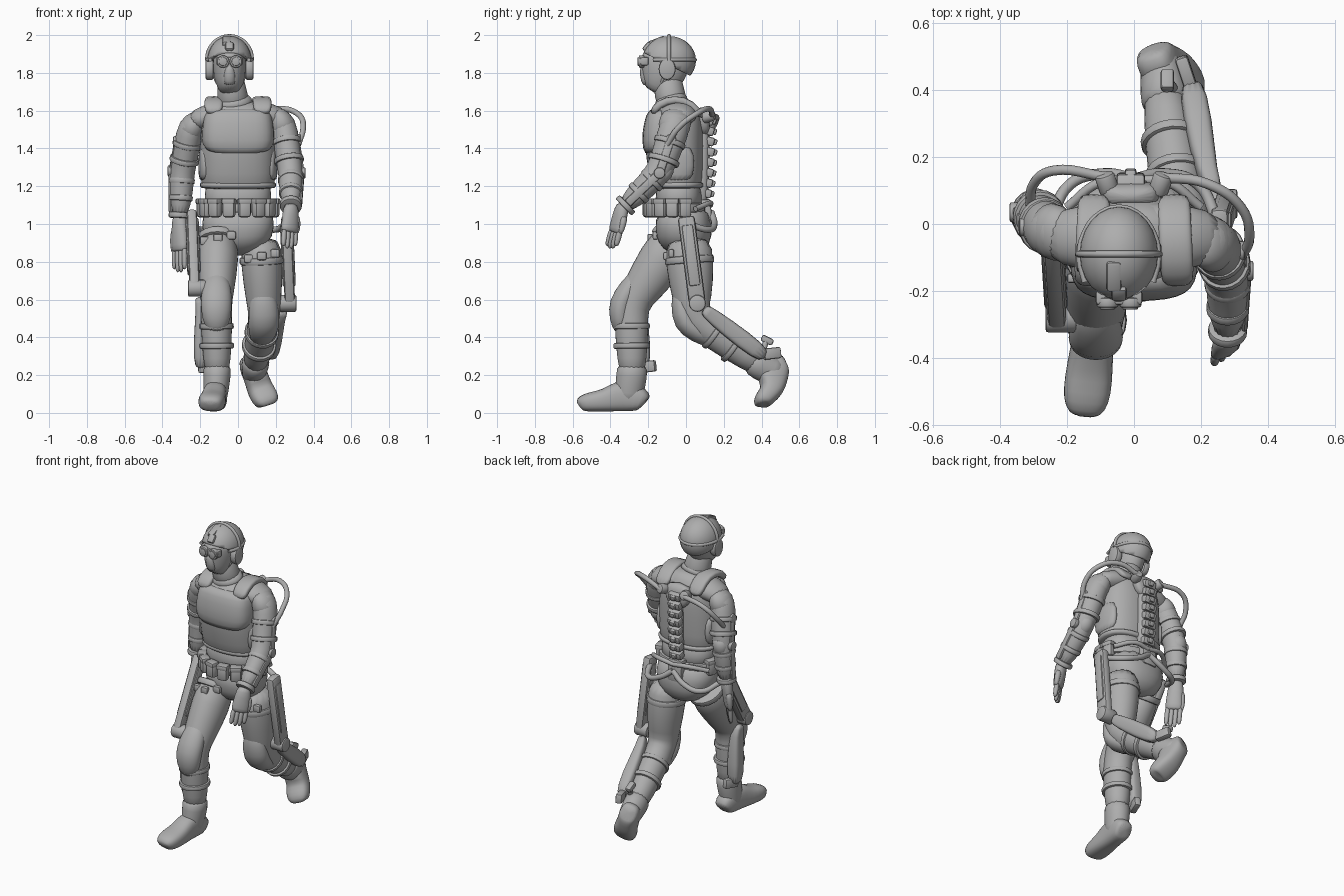
import bpy
import bmesh
from math import sin, cos, pi, radians, copysign
from mathutils import Vector, Matrix

if "Cube" in bpy.data.objects:
    bpy.data.objects.remove(bpy.data.objects["Cube"])

grey = bpy.data.materials.new("plain_grey")
grey.use_nodes = True
grey.diffuse_color = (.42, .42, .42, 1)
grey.node_tree.nodes["Principled BSDF"].inputs["Base Color"].default_value = grey.diffuse_color


def finish(name, bm, smooth_angle=180, levels=0):
    bmesh.ops.recalc_face_normals(bm, faces=bm.faces)
    mesh = bpy.data.meshes.new(name)
    bm.to_mesh(mesh)
    bm.free()
    mesh.materials.append(grey)
    part = bpy.data.objects.new(name, mesh)
    bpy.context.collection.objects.link(part)
    bpy.ops.object.select_all(action='DESELECT')
    part.select_set(True)
    bpy.context.view_layer.objects.active = part
    bpy.ops.object.shade_smooth_by_angle(angle=radians(smooth_angle))
    if levels:
        part.modifiers.new("rounding", 'SUBSURF').levels = levels
        part.modifiers["rounding"].render_levels = levels
    return part


def frame(direction, side=None):
    """Side, up and forward axes for a part running along a direction."""
    forward = Vector(direction).normalized()
    side = Vector(side or ((0, 1, 0) if abs(forward.x) > .9 else (1, 0, 0)))
    side = (side - forward * side.dot(forward)).normalized()
    return side, forward.cross(side), forward


def loft(name, rings, side=None, square=1.0, count=16):
    """Smooth skin over oval rings, each given as (centre, half width, half depth)."""
    bm = bmesh.new()
    loops = []
    for i, (centre, width, depth) in enumerate(rings):
        before, after = rings[max(i - 1, 0)][0], rings[min(i + 1, len(rings) - 1)][0]
        right, up, _ = frame(Vector(after) - Vector(before), side)
        loop = []
        for k in range(count):
            c, s = cos(k * 2 * pi / count), sin(k * 2 * pi / count)
            c, s = copysign(abs(c) ** square, c), copysign(abs(s) ** square, s)
            loop.append(bm.verts.new(Vector(centre) + right * width * c + up * depth * s))
        loops.append(loop)
    for low, high in zip(loops, loops[1:]):
        for k in range(count):
            n = (k + 1) % count
            bm.faces.new((low[k], low[n], high[n], high[k]))
    bm.faces.new(loops[0])
    bm.faces.new(loops[-1])
    return finish(name, bm, levels=1)


def solid(name, start, end, width, depth, turned=False, side=None, bevel=.01):
    """Bevelled bar, or turned cylinder, running from start to end."""
    start, end = Vector(start), Vector(end)
    bm = bmesh.new()
    if turned:
        bmesh.ops.create_cone(bm, cap_ends=True, segments=20, radius1=.5, radius2=.5, depth=1)
    else:
        bmesh.ops.create_cube(bm, size=1)
    length = (end - start).length
    bmesh.ops.scale(bm, vec=(width, depth, length), verts=bm.verts)
    edges = [e for e in bm.edges if not turned or e.calc_face_angle(0) > 1]
    bmesh.ops.bevel(bm, geom=edges, offset=min(bevel, length / 4), segments=2, affect='EDGES', profile=.5)
    turn = Matrix(frame(end - start, side)).transposed().to_4x4()
    bm.transform(Matrix.Translation((start + end) / 2) @ turn)
    return finish(name, bm, 40)


def cable(name, points, radius=.013):
    curve = bpy.data.curves.new(name, 'CURVE')
    curve.dimensions = '3D'
    curve.bevel_depth, curve.use_fill_caps, curve.resolution_u = radius, True, 6
    spline = curve.splines.new('BEZIER')
    spline.bezier_points.add(len(points) - 1)
    for knot, point in zip(spline.bezier_points, points):
        knot.co = point
        knot.handle_left_type = knot.handle_right_type = 'AUTO'
    curve.materials.append(grey)
    part = bpy.data.objects.new(name, curve)
    bpy.context.collection.objects.link(part)
    bpy.ops.object.select_all(action='DESELECT')
    part.select_set(True)
    bpy.context.view_layer.objects.active = part
    bpy.ops.object.convert(target='MESH')


def strap(name, start, end, along, width, depth, height=.04):
    middle = start.lerp(end, along)
    half = (end - start).normalized() * height / 2
    solid(name, middle - half, middle + half, width, depth, turned=True)


def trunk(name, levels_up, square=.85):
    loft(name, [((0, y, z), w, d) for y, z, w, d in levels_up], square=square)


# Trunk: hips, waist, armoured vest, chest plate and sloping shoulders
trunk("trouser_hips", [(-.02, .83, .06, .07), (-.01, .89, .17, .145), (-.01, .98, .2, .155), (-.03, 1.1, .19, .14)])
trunk("waist_shirt", [(-.03, 1.05, .18, .13), (-.04, 1.14, .18, .125), (-.04, 1.25, .18, .12)])
trunk("vest", [(-.045, 1.18, .185, .12), (-.045, 1.2, .2, .135), (-.06, 1.35, .205, .155),
               (-.065, 1.47, .205, .16), (-.055, 1.57, .19, .145), (-.05, 1.63, .14, .11), (-.055, 1.66, .08, .07)])
trunk("chest_plate", [(-.1, 1.4, .17, .12), (-.11, 1.42, .195, .125), (-.115, 1.48, .195, .12),
                      (-.105, 1.57, .185, .11), (-.1, 1.61, .165, .085)], .65)
loft("shoulder_yoke", [((x, -.04, z), tall, deep) for x, z, tall, deep in
                       [(-.26, 1.53, .05, .07), (-.17, 1.57, .07, .1), (0, 1.6, .07, .11),
                        (.17, 1.58, .07, .1), (.26, 1.54, .05, .07)]], side=(0, 0, 1))
for side in (-1, 1):
    loft("shoulder_strap", [((side * .13, -.18, 1.58), .045, .018), ((side * .13, -.15, 1.635), .05, .024),
                            ((side * .125, -.06, 1.665), .05, .022), ((side * .12, .03, 1.64), .05, .022),
                            ((side * .12, .09, 1.56), .05, .018)], square=.6)
    loft("vest_side_panel", [((side * .175, -.05, z), .035, d) for z, d in ((1.22, .08), (1.3, .1), (1.43, .09))])
trunk("vest_hem", [(-.045, z, w, w - .065) for z, w in ((1.185, .195), (1.195, .205), (1.215, .207), (1.225, .2))])

# Belt and pouches
solid("belt", (0, -.045, 1.06), (0, -.045, 1.11), .41, .3, turned=True)
for degrees in range(-200, 40, 24):
    out = Vector((cos(radians(degrees)), sin(radians(degrees)), 0))
    spot = Vector((out.x * .195, out.y * .155 - .05, 1.035))
    solid("belt_pouch", spot, spot + Vector((0, 0, .09)), .066, .05, side=(-out.y, out.x, 0), bevel=.016)
    solid("pouch_flap", spot + Vector((0, 0, .07)), spot + Vector((0, 0, .1)), .07, .056, side=(-out.y, out.x, 0))

# Head, helmet, goggles and headset
mid = -.045
loft("neck", [((-.02, -.06, 1.6), .1, .09), ((-.03, -.09, 1.69), .078, .08), ((mid, -.1, 1.8), .075, .08)])
loft("scarf", [((-.02, -.07, 1.62), .115, .095), ((-.025, -.08, 1.65), .1, .09), ((-.03, -.09, 1.685), .08, .08)])
loft("masked_face", [((mid, y, z), w, d) for y, z, w, d in
                     [(-.17, 1.695, .04, .05), (-.155, 1.725, .066, .086), (-.125, 1.78, .086, .12),
                      (-.11, 1.85, .092, .135), (-.1, 1.92, .085, .125)]])
loft("mask_ridge", [((mid, -.2, 1.73), .035, .03), ((mid, -.222, 1.79), .032, .026), ((mid, -.22, 1.85), .02, .02)])
shell = bmesh.new()
bmesh.ops.create_uvsphere(shell, u_segments=24, v_segments=16, radius=1)
shell.transform(Matrix.Translation((mid, -.09, 1.865)) @ Matrix.Diagonal((.118, .143, .13, 1)))
bmesh.ops.bisect_plane(shell, geom=shell.verts[:] + shell.edges[:] + shell.faces[:], clear_inner=True,
                       plane_co=(mid, -.09, 1.84), plane_no=(0, .5, 1))
helmet = finish("helmet", shell)
helmet.modifiers.new("thickness", 'SOLIDIFY').thickness = .02
cable("helmet_band", [(mid + .121 * cos(a * pi / 8), -.09, 1.865 + .13 * sin(a * pi / 8)) for a in range(9)], .01)
cable("goggle_strap", [(mid + .117 * cos(a * pi / 6), -.1 + .148 * sin(a * pi / 6), 1.87) for a in range(-1, 8)], .01)
solid("helmet_mount", (-.06, -.2, 1.95), (-.06, -.11, 1.985), .045, .03)
solid("mount_plate", (mid, -.225, 1.92), (mid, -.19, 1.96), .045, .025)
solid("goggle_body", (mid - .07, -.22, 1.862), (mid + .07, -.22, 1.862), .045, .045)
for side in (-1, 1):
    eye = Vector((mid + side * .034, -.22, 1.86))
    solid("goggle_lens_ring", eye, eye + Vector((0, -.03, 0)), .066, .066, turned=True)
    solid("goggle_lens", eye, eye + Vector((0, -.036, 0)), .046, .046, turned=True, bevel=.004)
    ear = Vector((mid + side * .085, -.1, 1.82))
    solid("ear_cup", ear, ear + Vector((side * .042, 0, 0)), .09, .115, turned=True, bevel=.016)
    cable("chin_strap", [ear, (mid + side * .068, -.13, 1.75), (mid, -.15, 1.7)], .007)


# Arms
def arm(label, shoulder, elbow, wrist, tip, spread, out):
    shoulder, elbow, wrist, tip, spread = map(Vector, (shoulder, elbow, wrist, tip, spread))
    away = Vector((out, 0, 0))
    loft(label + "_sleeve", [(shoulder - away * .05 + Vector((0, 0, .05)), .05, .06), (shoulder, .074, .085),
                             (shoulder.lerp(elbow, .45), .072, .08), (elbow, .066, .07),
                             (elbow.lerp(wrist, .4), .066, .068), (wrist, .043, .046)])
    loft(label + "_shoulder_cap", [(shoulder + Vector((-out * .06, 0, .06)), .035, .06),
                                   (shoulder + Vector((-out * .015, 0, .02)), .07, .092),
                                   (shoulder.lerp(elbow, .3), .078, .085)])
    for along in (.4, .75):
        strap(label + "_arm_strap", shoulder, elbow, along, .158, .17, .03)
    for along in (.2, .55, .9):
        strap(label + "_forearm_strap", elbow, wrist, along, .144 - along * .03, .15 - along * .03, .03)
    back = Vector((0, .025, 0))
    loft(label + "_elbow_pad", [(shoulder.lerp(elbow, .8) + back, .04, .045), (elbow + back, .058, .055),
                                (elbow.lerp(wrist, .25) + back, .04, .04)])
    rail = away * .062
    solid(label + "_arm_rail", shoulder.lerp(elbow, .3) + rail, elbow + rail, .02, .045)
    solid(label + "_forearm_rail", elbow + rail, elbow.lerp(wrist, .85) + rail * .8, .02, .045)
    for joint in (shoulder.lerp(elbow, .35), elbow):
        solid(label + "_arm_joint", joint + rail * .8, joint + rail * 1.25, .06, .06, turned=True)
    knuckles = wrist.lerp(tip, .5)
    loft(label + "_palm", [(wrist.lerp(tip, -.15), .038, .036), (wrist.lerp(tip, .15), .05, .035),
                           (knuckles, .055, .03), (wrist.lerp(tip, .58), .05, .022)], side=spread)
    for finger in (-1.5, -.5, .5, 1.5):
        root = wrist.lerp(tip, .45) + spread * finger * .025
        end = tip + spread * finger * .026 - (tip - wrist) * abs(finger) * .06
        loft(label + "_finger", [(root, .016, .018), (root.lerp(end, .6), .016, .018), (end, .012, .013)], count=8)
    thumb = wrist.lerp(tip, .15) - spread * .035
    loft(label + "_thumb", [(thumb, .024, .024), (thumb.lerp(tip, .3) - spread * .025, .019, .019),
                            (thumb.lerp(tip, .55) - spread * .03, .012, .013)], count=8)


arm("left", (.24, -.05, 1.54), (.28, -.14, 1.27), (.28, -.34, 1.08), (.27, -.4, .86), (-.8, -.6, 0), 1)
arm("right", (-.25, -.03, 1.52), (-.295, .035, 1.28), (-.31, .02, 1.02), (-.31, -.02, .73), (.7, -.7, 0), -1)


# Legs and boots
def leg(label, hip, knee, ankle, heel, toe, forward, band, curl):
    hip, knee, ankle, heel, toe, forward = map(Vector, (hip, knee, ankle, heel, toe, forward))
    loft(label + "_trouser_leg", [(hip, .105, .125), (hip.lerp(knee, .35), .116, .132), (hip.lerp(knee, .8), .094, .105),
                                  (knee, .082, .09), (knee.lerp(ankle, .35), .085, .092),
                                  (knee.lerp(ankle, .8), .074, .078), (ankle, .06, .065)])
    loft(label + "_knee_pad", [(hip.lerp(knee, .55) + forward * .07, .045, .035),
                               (hip.lerp(knee, .75) + forward * .065, .08, .06),
                               (knee + forward * .06, .085, .065),
                               (knee.lerp(ankle, .2) + forward * .06, .078, .06),
                               (knee.lerp(ankle, .42) + forward * .05, .05, .04)])
    strap(label + "_thigh_strap", hip, knee, band, .236, .26)
    for along in (.3, .58):
        strap(label + "_shin_strap", knee, ankle, along, .182, .194, .03)
    for shift in (-.07, 0, .07):
        spot = hip.lerp(knee, band) + Vector((shift, -.125 + abs(shift) * .4, shift * .2))
        solid(label + "_strap_buckle", spot, spot + Vector((0, 0, .045)), .05, .03)
    sole = (toe - heel).normalized()
    up = ankle - heel
    up = (up - sole * up.dot(sole)).normalized()
    profile = [(0, .045, .045), (.04, .058, .062), (.25, .062, .085), (.42, .064, .082), (.6, .07, .06),
               (.82, .074, .053), (.96, .062, .044), (1, .04, .03)]
    loft(label + "_boot", [(heel.lerp(toe, t) + up * (h + .006 + curl * max(0, t - .6)), w, h) for t, w, h in profile],
         side=up.cross(sole), square=.75)
    loft(label + "_boot_shaft", [(knee.lerp(ankle, .82), .078, .082), (ankle, .074, .084),
                                 (heel.lerp(toe, .25) + up * .1, .066, .078), (heel.lerp(toe, .25) + up * .05, .06, .07)])


leg("right", (-.105, -.04, .94), (-.115, -.29, .57), (-.11, -.285, .2),
    (-.115, -.215, 0), (-.15, -.565, 0), (0, -1, .1), .1, 0)
leg("left", (.12, .01, .94), (.14, .04, .5), (.09, .4, .25), (.045, .57, .245), (.15, .49, .005), (0, -.85, -.4), .3, .15)

# Powered frame: thigh struts, knee joints and shin struts
struts = [("left", (.255, 0, 1.04), (.275, .06, .58), (.22, .13, .52), (.17, .43, .29), 1),
          ("right", (-.245, -.04, 1.06), (-.23, -.28, .66), (-.19, -.25, .57), (-.195, -.23, .22), -1)]
for label, top, bottom, upper, lower, out in struts:
    top, bottom, upper, lower = map(Vector, (top, bottom, upper, lower))
    solid(label + "_thigh_strut", top, bottom, .055, .09, bevel=.018)
    solid(label + "_thigh_strut_cover", top.lerp(bottom, .1), top.lerp(bottom, .8), .07, .06)
    solid(label + "_knee_joint", bottom - Vector((out * .06, 0, 0)), bottom + Vector((out * .035, 0, 0)),
          .09, .09, turned=True)
    loft(label + "_shin_strut", [(bottom.lerp(upper, .5), .025, .03), (upper, .03, .04),
                                 (upper.lerp(lower, .6), .046, .052), (lower, .036, .04)], square=.6)
    solid(label + "_ankle_bolt", lower + Vector((0, -.02, .02)), lower + Vector((-out * .03, .07, .03)), .04, .06)
solid("ankle_lever", (.12, .4, .3), (.1, .43, .4), .03, .03, turned=True)
solid("ankle_lever_head", (.1, .4, .4), (.1, .46, .37), .04, .035)

# Spine, back plates, hip braces and cables
trunk("spine_column", [(.075, 1.08, .035, .04), (.085, 1.2, .045, .035), (.09, 1.45, .045, .04), (.08, 1.6, .035, .03)])
for i in range(8):
    z = 1.14 + i * .055
    y = .105 + .015 * sin(i * pi / 9)
    solid("spine_segment", (-.01, y, z), (-.01, y + .012, z + .045), .085, .05)
    solid("spine_ridge", (-.01, y + .025, z + .004), (-.01, y + .035, z + .035), .035, .03)
loft("upper_back_plate", [((-.01, .09, 1.46), .05, .03), ((-.01, .1, 1.54), .1, .035), ((-.01, .075, 1.62), .08, .03)],
     square=.6)
solid("lower_back_plate", (-.01, .11, .99), (-.01, .1, 1.13), .1, .06)
for side in (-1, 1):
    solid("cable_socket", (side * .07, .09, 1.56), (side * .09, .15, 1.58), .06, .06, turned=True)
    cable("hip_brace", [(0, .135, 1.06), (side * .09, .15, 1), (side * .19, .12, .97), (side * .25, .01, 1)], .017)
    cable("waist_brace", [(0, .13, 1.1), (side * .1, .125, 1.11), (side * .2, .05, 1.08)], .014)
cable("left_power_cable", [(.08, .14, 1.57), (.22, .12, 1.61), (.32, .05, 1.58), (.345, -.04, 1.51), (.32, -.1, 1.42)], .015)
cable("right_power_cable", [(-.08, .14, 1.57), (-.24, .16, 1.55), (-.3, .12, 1.48), (-.31, .05, 1.4)], .015)
